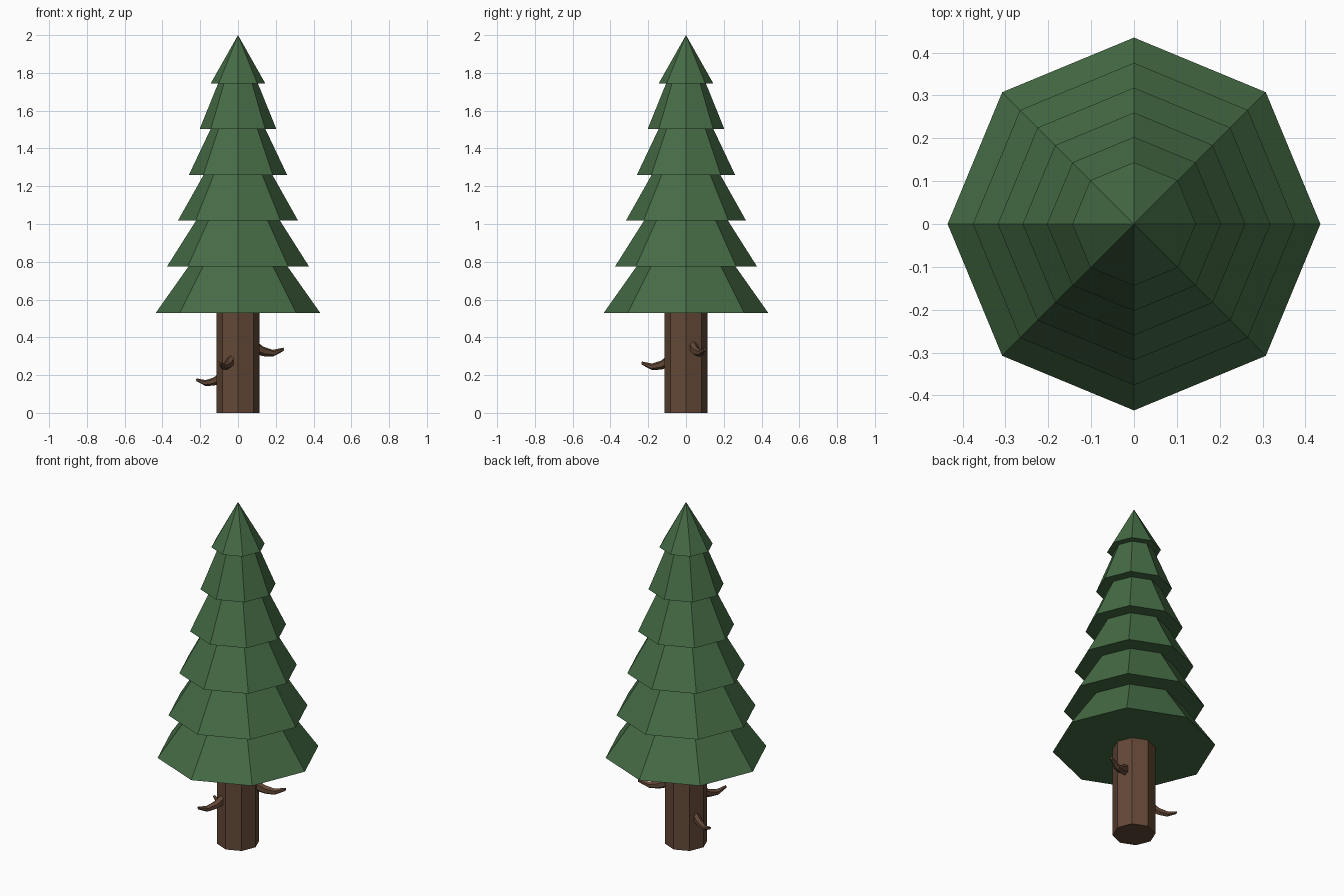
import bpy
from math import cos, sin, pi, radians

if "Cube" in bpy.data.objects:
    bpy.data.objects.remove(bpy.data.objects["Cube"])


def material(name, color):
    m = bpy.data.materials.new(name)
    m.diffuse_color = (*color, 1)
    m.use_nodes = True
    m.node_tree.nodes["Principled BSDF"].inputs["Base Color"].default_value = m.diffuse_color
    return m


def make(name, rings, mat):
    """Skin a list of equal-sized vertex rings; a one-point last ring makes a fan."""
    n = len(rings[0])
    verts = [v for ring in rings for v in ring]
    faces = [tuple(reversed(range(n)))]
    for k in range(len(rings) - 1):
        a, b = k * n, (k + 1) * n
        for i in range(n):
            j = (i + 1) % n
            if len(rings[k + 1]) == 1:
                faces.append((a + i, a + j, b))
            else:
                faces.append((a + i, a + j, b + j, b + i))
    if len(rings[-1]) > 1:
        faces.append(tuple(range(len(verts) - n, len(verts))))
    mesh = bpy.data.meshes.new(name)
    mesh.from_pydata(verts, [], faces)
    mesh.materials.append(mat)
    obj = bpy.data.objects.new(name, mesh)
    bpy.context.collection.objects.link(obj)
    return obj


def octagon(r, z):
    return [(r * cos(i * pi / 4), r * sin(i * pi / 4), z) for i in range(8)]


green = material("needles", (0.06, 0.15, 0.06))
brown = material("bark", (0.125, 0.065, 0.038))

# Foliage: stepped eight-sided tiers ending in a point
tiers = [(0.53, 0.435, 0.262), (0.775, 0.376, 0.222), (1.018, 0.318, 0.182),
         (1.26, 0.26, 0.145), (1.503, 0.203, 0.105), (1.745, 0.144, 0)]
rings = []
for k, (z, r_out, r_in) in enumerate(tiers):
    rings.append(octagon(r_out, z))
    if r_in:
        rings.append(octagon(r_in, tiers[k + 1][0]))
rings.append([(0, 0, 2)])
make("foliage", rings, green)

# Trunk
make("trunk", [octagon(0.115, 0), octagon(0.115, 0.53)], brown)

# Broken branch stubs: (distance out, height, half width, half height)
stub = [(0, 0.01, 0.024, 0.036), (0.045, -0.013, 0.022, 0.025),
        (0.10, -0.022, 0.018, 0.018), (0.16, -0.002, 0.007, 0.009)]


def branch(name, angle, z, scale):
    c, s = cos(angle), sin(angle)
    rings = []
    for d, h, w, t in stub:
        r = 0.10 + d * scale
        ring = []
        for i in range(6):
            a = i * pi / 3 + pi / 6
            side = w * scale * cos(a)
            ring.append((r * c - side * s, r * s + side * c,
                         z + scale * (h + t * sin(a))))
        rings.append(ring)
    make(name, rings, brown)


branch("right_branch", radians(22.5), 0.338, 1.0)
branch("left_branch", radians(157.5), 0.177, 0.86)
branch("front_branch", radians(247.5), 0.265, 0.95)
